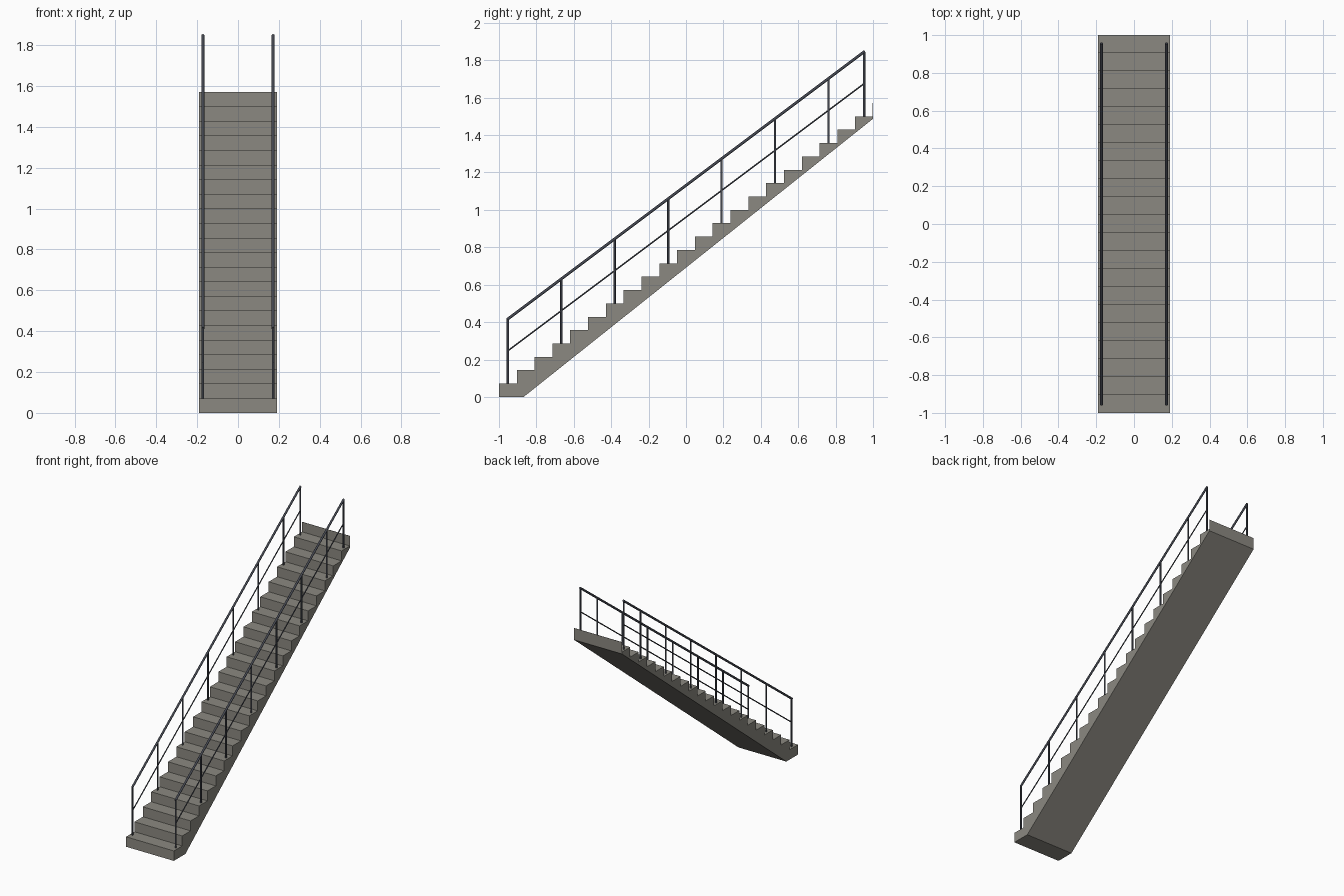
import bpy
import bmesh
from mathutils import Vector

cube = bpy.data.objects.get("Cube")
if cube:
    bpy.data.objects.remove(cube)

STEPS = 21
TREAD = 2 / STEPS
RISE = 1.5 / STEPS
HALF_WIDTH = 0.19
RAIL_X = 0.172


def make_material(name, color):
    mat = bpy.data.materials.new(name)
    mat.use_nodes = True
    mat.diffuse_color = color
    mat.node_tree.nodes["Principled BSDF"].inputs["Base Color"].default_value = color
    return mat


concrete = make_material("warm grey concrete", (0.26, 0.25, 0.22, 1))
metal = make_material("dark blue grey metal", (0.06, 0.066, 0.085, 1))


def finish(name, bm, mat):
    mesh = bpy.data.meshes.new(name)
    bm.to_mesh(mesh)
    bm.free()
    mesh.materials.append(mat)
    obj = bpy.data.objects.new(name, mesh)
    bpy.context.collection.objects.link(obj)
    return obj


def bar(name, start, end, radius):
    """Round bar between two points."""
    start, end = Vector(start), Vector(end)
    axis = end - start
    bm = bmesh.new()
    bmesh.ops.create_cone(bm, cap_ends=True, segments=10, radius1=radius,
                          radius2=radius, depth=axis.length)
    obj = finish(name, bm, metal)
    obj.rotation_mode = 'QUATERNION'
    obj.rotation_quaternion = axis.to_track_quat('Z', 'Y')
    obj.location = (start + end) / 2
    for face in obj.data.polygons:
        face.use_smooth = len(face.vertices) == 4


# Stair flight: stepped side profile extruded across the width
profile = [(-1, 0)]
for i in range(STEPS):
    y, z = -1 + i * TREAD, (i + 1) * RISE
    profile += [(y, z), (y + TREAD, z)]
profile += [(1, 1.487), (-0.868, 0)]
bm = bmesh.new()
side = bm.faces.new([bm.verts.new((-HALF_WIDTH, y, z)) for y, z in profile])
extruded = bmesh.ops.extrude_face_region(bm, geom=[side], use_keep_orig=True)
moved = [v for v in extruded["geom"] if isinstance(v, bmesh.types.BMVert)]
bmesh.ops.translate(bm, verts=moved, vec=(2 * HALF_WIDTH, 0, 0))
bmesh.ops.recalc_face_normals(bm, faces=bm.faces)
finish("stair_flight", bm, concrete)

# Last riser, a thin sheet standing at the back of the top tread
bm = bmesh.new()
bmesh.ops.create_cube(bm, size=1)
bmesh.ops.scale(bm, verts=bm.verts, vec=(2 * HALF_WIDTH, 0.002, RISE))
bmesh.ops.translate(bm, verts=bm.verts, vec=(0, 0.999, 1.5 + RISE / 2))
finish("top_riser", bm, concrete)

# Railings: posts on every third tread and the last, with two sloping rails
for label, x in (("right", -RAIL_X), ("left", RAIL_X)):
    def on_tread(i, height):
        return (x, -1 + (i + 0.5) * TREAD, (i + 1) * RISE + height)

    for n, i in enumerate([*range(0, STEPS, 3), STEPS - 1]):
        bar(f"{label}_post_{n + 1}", on_tread(i, 0), on_tread(i, 0.345), 0.006)
    for part, height, radius in (("handrail", 0.345, 0.0075), ("middle_rail", 0.175, 0.004)):
        bar(f"{label}_{part}", on_tread(-0.04, height),
            on_tread(STEPS - 0.96, height), radius)
